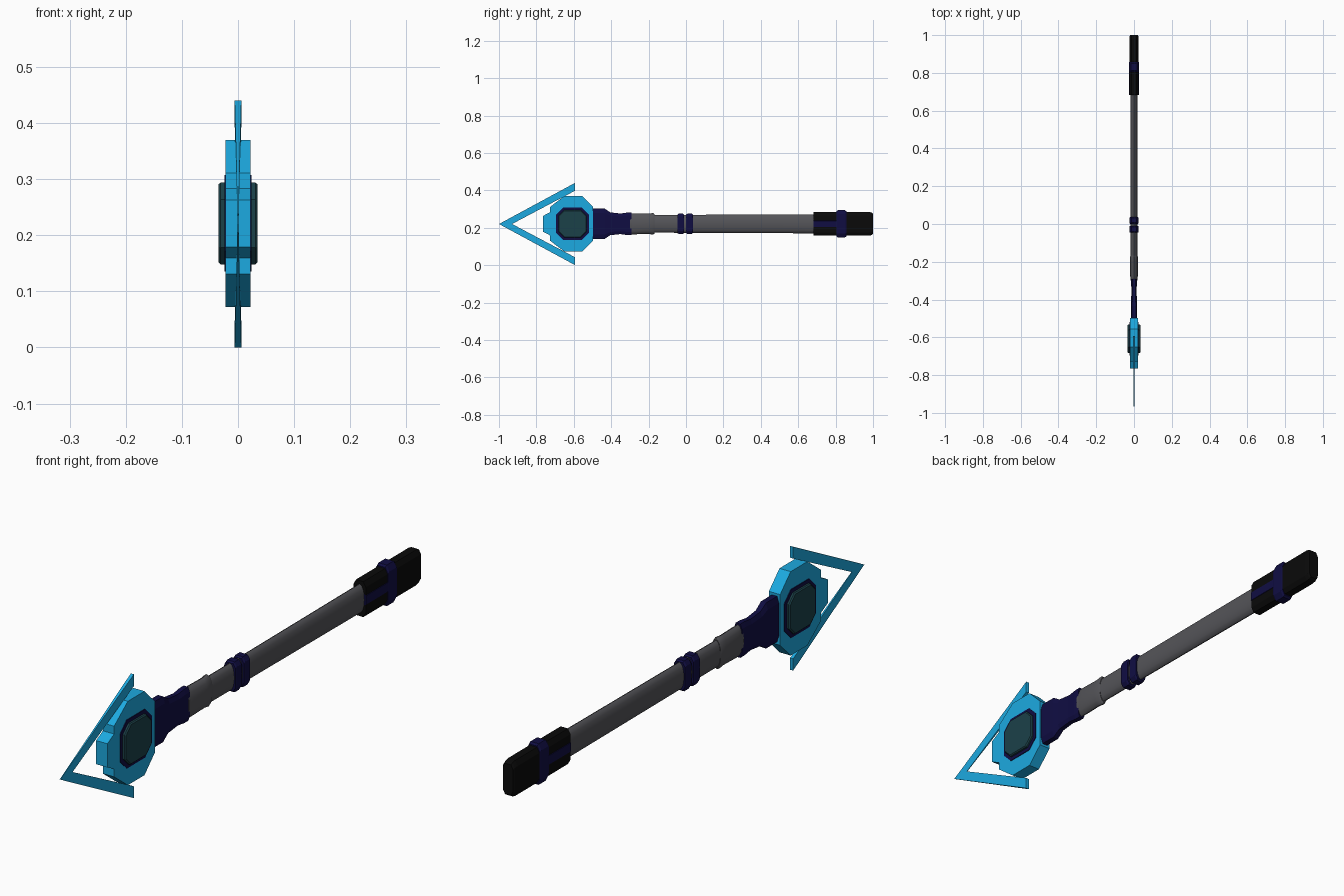
import bpy, bmesh, math

if "Cube" in bpy.data.objects:
    bpy.data.objects.remove(bpy.data.objects["Cube"])

ZC = 0.221  # height of the long axis


def mat(name, rgb):
    m = bpy.data.materials.new(name)
    m.diffuse_color = (*rgb, 1)
    m.use_nodes = True
    m.node_tree.nodes["Principled BSDF"].inputs["Base Color"].default_value = m.diffuse_color
    return m


CYAN = mat("cyan", (0.012, 0.40, 0.75))
NAVY = mat("navy", (0.005, 0.004, 0.055))
TEAL = mat("teal", (0.011, 0.052, 0.066))
BLACK = mat("black", (0.003, 0.003, 0.003))
GREY = mat("dark_grey", (0.09, 0.09, 0.10))


def add(name, rings, material, smooth=False):
    """Skin a list of equal-length closed rings and cap both ends."""
    bm = bmesh.new()
    vs = [[bm.verts.new(p) for p in r] for r in rings]
    n = len(rings[0])
    for a, b in zip(vs, vs[1:]):
        for i in range(n):
            bm.faces.new((a[i], a[(i + 1) % n], b[(i + 1) % n], b[i]))
    bm.faces.new(vs[0])
    bm.faces.new(vs[-1][::-1])
    bmesh.ops.recalc_face_normals(bm, faces=bm.faces)
    me = bpy.data.meshes.new(name)
    bm.to_mesh(me)
    bm.free()
    ob = bpy.data.objects.new(name, me)
    bpy.context.collection.objects.link(ob)
    me.materials.append(material)
    if smooth:
        bpy.ops.object.select_all(action='DESELECT')
        ob.select_set(True)
        bpy.context.view_layer.objects.active = ob
        bpy.ops.object.shade_smooth_by_angle(angle=math.radians(35))
    return ob


# Cross-sections in unit x, z
ROUND = [(math.cos(math.tau * i / 16), math.sin(math.tau * i / 16)) for i in range(16)]
BOX = [(1, .72), (.6, 1), (-.6, 1), (-1, .72), (-1, -.72), (-.6, -1), (.6, -1), (1, -.72)]


def loft(name, section, stations, material, smooth=False):
    """Stations are (y, half width, half height)."""
    return add(name, [[(hx * x, y, ZC + hz * z) for x, z in section]
                      for y, hx, hz in stations], material, smooth)


def prism(name, outline, layers, material):
    """Side outline in y, z extruded along x; layers are (x, scale)."""
    cy = sum(p[0] for p in outline) / len(outline)
    return add(name, [[(x, cy + (y - cy) * s, ZC + z * s) for y, z in outline]
                      for x, s in layers], material)


def octagon(cy, ry, rz, cut):
    q = [(ry, rz - cut), (ry - cut, rz)]
    q += [(-y, z) for y, z in q[::-1]]
    q += [(-y, -z) for y, z in q]
    return [(cy + y, z) for y, z in q]


# Arrow blade: two tapering bars meeting at the tip
def bar(name, side):
    rings = []
    for t, hx in ((0, .001), (.5, .003), (1, .006)):
        yo, zo = -1 + .407 * t, .22 * t
        yi, zi = -.93 + .337 * t, .178 * t
        rings.append([(-hx, yo, ZC - .001 + side * zo), (hx, yo, ZC - .001 + side * zo),
                      (hx, yi, ZC - .001 + side * zi), (-hx, yi, ZC - .001 + side * zi)])
    add(name, rings, CYAN)


bar("blade_upper", 1)
bar("blade_lower", -1)

# Head plate with front tab
half = [(-.497, .09), (-.556, .149), (-.65, .149), (-.727, .09), (-.727, .062), (-.765, .042)]
outline = half + [(y, -z) for y, z in half[::-1]]
prism("head_plate", outline, [(-.022, 1), (.022, 1)], CYAN)

# Gem and its rim, both sides in one through-piece
prism("gem_rim", octagon(-.607, .088, .086, .037), [(-.0245, 1), (.0245, 1)], NAVY)
prism("gem", octagon(-.607, .075, .073, .030),
      [(-.035, .95), (-.031, 1), (.031, 1), (.035, .95)], TEAL)

# Neck stepping down from head to shaft
loft("neck", BOX, [(-.51, .017, .081), (-.435, .017, .081), (-.405, .015, .061),
                   (-.35, .014, .055), (-.315, .015, .06), (-.292, .015, .06)], NAVY)

# Shaft, sleeve and rings
loft("shaft", ROUND, [(-.30, .018, .047), (0, .018, .048), (.70, .019, .051)], GREY, True)
loft("sleeve", ROUND, [(-.294, .017, .056), (-.27, .021, .056), (-.20, .021, .054),
                       (-.175, .021, .058), (-.168, .019, .052)], GREY, True)
for i, y in enumerate((-.046, .001)):
    loft(f"shaft_ring_{i + 1}", BOX, [(y, .022, .049), (y + .006, .024, .054),
                                      (y + .03, .024, .054), (y + .036, .022, .049)], NAVY)

# Grip with side stripe and band
loft("grip", BOX, [(.683, .024, .063), (.98, .024, .063), (.993, .023, .060),
                   (1.0, .020, .054)], BLACK)
loft("grip_stripe", BOX, [(.682, .0255, .022), (.82, .0255, .022)], NAVY)
loft("grip_band", BOX, [(.805, .025, .067), (.812, .027, .073), (.850, .027, .073),
                        (.857, .025, .067)], NAVY)
